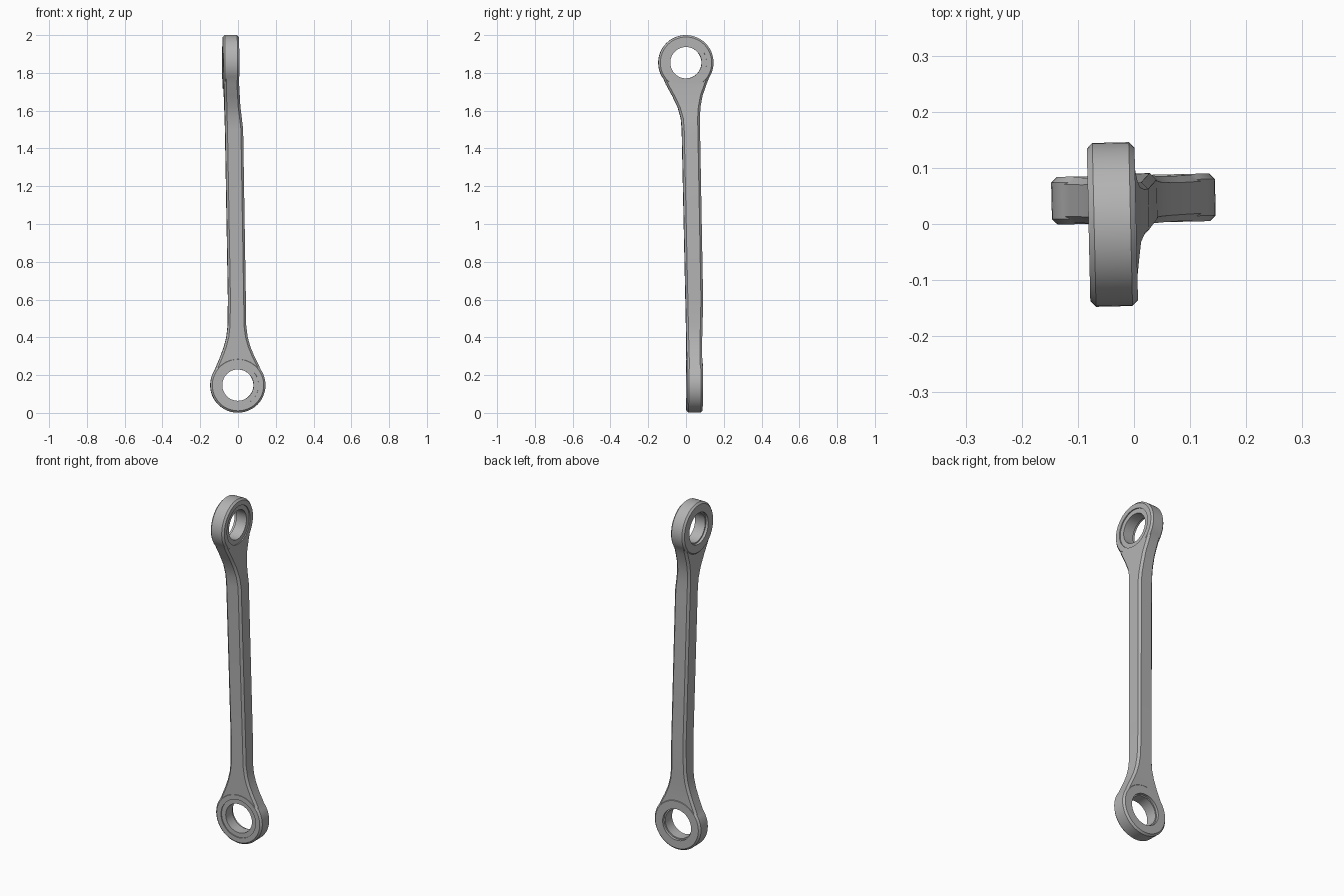
import bpy, bmesh, math
from mathutils import Vector

cube = bpy.data.objects.get("Cube")
if cube:
    bpy.data.objects.remove(cube, do_unlink=True)

steel = bpy.data.materials.new("grey_steel")
steel.use_nodes = True
steel.diffuse_color = (0.45, 0.45, 0.45, 1)
steel.node_tree.nodes["Principled BSDF"].inputs["Base Color"].default_value = (0.45, 0.45, 0.45, 1)


def loft(name, rings):
    """Skin a list of equal-sized rings and cap both ends."""
    bm = bmesh.new()
    loops = [[bm.verts.new(p) for p in ring] for ring in rings]
    n = len(loops[0])
    for a, b in zip(loops, loops[1:]):
        for i in range(n):
            j = (i + 1) % n
            bm.faces.new((a[i], a[j], b[j], b[i]))
    bm.faces.new(loops[0])
    bm.faces.new(loops[-1])
    bmesh.ops.recalc_face_normals(bm, faces=bm.faces)
    mesh = bpy.data.meshes.new(name)
    bm.to_mesh(mesh)
    bm.free()
    mesh.materials.append(steel)
    obj = bpy.data.objects.new(name, mesh)
    bpy.context.collection.objects.link(obj)
    return obj


def lathe(name, centre, axis, profile, segments=48):
    """Turn (depth, radius) pairs about an axis starting at centre."""
    axis, up = Vector(axis), Vector((0, 0, 1))
    side = axis.cross(up)
    turns = [2 * math.pi * i / segments for i in range(segments)]
    return loft(name, [[Vector(centre) + axis * d + r * (side * math.cos(t) + up * math.sin(t))
                        for t in turns] for d, r in profile])


def combine(target, other, operation):
    mod = target.modifiers.new(operation, "BOOLEAN")
    mod.operation, mod.object, mod.solver = operation, other, "EXACT"
    bpy.ops.object.select_all(action="DESELECT")
    bpy.context.view_layer.objects.active = target
    target.select_set(True)
    bpy.ops.object.modifier_apply(modifier=mod.name)
    bpy.data.objects.remove(other, do_unlink=True)


def section(z, x0, x1, y0, y1, c=0.012):
    """Rectangle with chamfered corners."""
    return [(x0 + c, y0, z), (x1 - c, y0, z), (x1, y0 + c, z), (x1, y1 - c, z),
            (x1 - c, y1, z), (x0 + c, y1, z), (x0, y1 - c, z), (x0, y0 + c, z)]


# Shank flaring into both eyes: height, x range, y range
shank = [
    (0.207, -0.13, 0.13, 0.004, 0.086),
    (0.25, -0.113, 0.112, 0.004, 0.085),
    (0.30, -0.092, 0.087, 0.003, 0.084),
    (0.35, -0.074, 0.066, 0.002, 0.084),
    (0.40, -0.061, 0.052, 0.001, 0.085),
    (0.46, -0.054, 0.044, 0.0, 0.087),
    (0.60, -0.052, 0.042, -0.003, 0.09),
    (1.50, -0.068, 0.027, -0.022, 0.074),
    (1.56, -0.07, 0.02, -0.027, 0.073),
    (1.62, -0.072, 0.012, -0.044, 0.077),
    (1.68, -0.074, 0.008, -0.073, 0.088),
    (1.74, -0.076, 0.004, -0.106, 0.109),
    (1.795, -0.077, 0.002, -0.13, 0.13),
]
link = loft("link_rod", [section(*row) for row in shank])

# Eyes at right angles to each other, with a shallow seat on the outer face
eyes = [("lower", (0, 0.002, 0.147), (0, 1, 0)), ("upper", (0.004, 0, 1.854), (-1, 0, 0))]
disc = [(0, 0.136), (0.01, 0.146), (0.075, 0.146), (0.085, 0.136)]
bore = [(-0.02, 0.109), (0.006, 0.109), (0.006, 0.083),
        (0.07, 0.083), (0.07, 0.09), (0.11, 0.09)]
for name, centre, axis in eyes:
    combine(link, lathe(name + "_eye", centre, axis, disc), "UNION")
for name, centre, axis in eyes:
    cutter = lathe(name + "_bore_cutter", centre, axis, bore)
    cutter.hide_render = True
    combine(link, cutter, "DIFFERENCE")

# Slight twist of the whole rod, then crisp smooth shading
link.rotation_euler.z = 0.023
bpy.ops.object.shade_smooth_by_angle(angle=math.radians(25))
